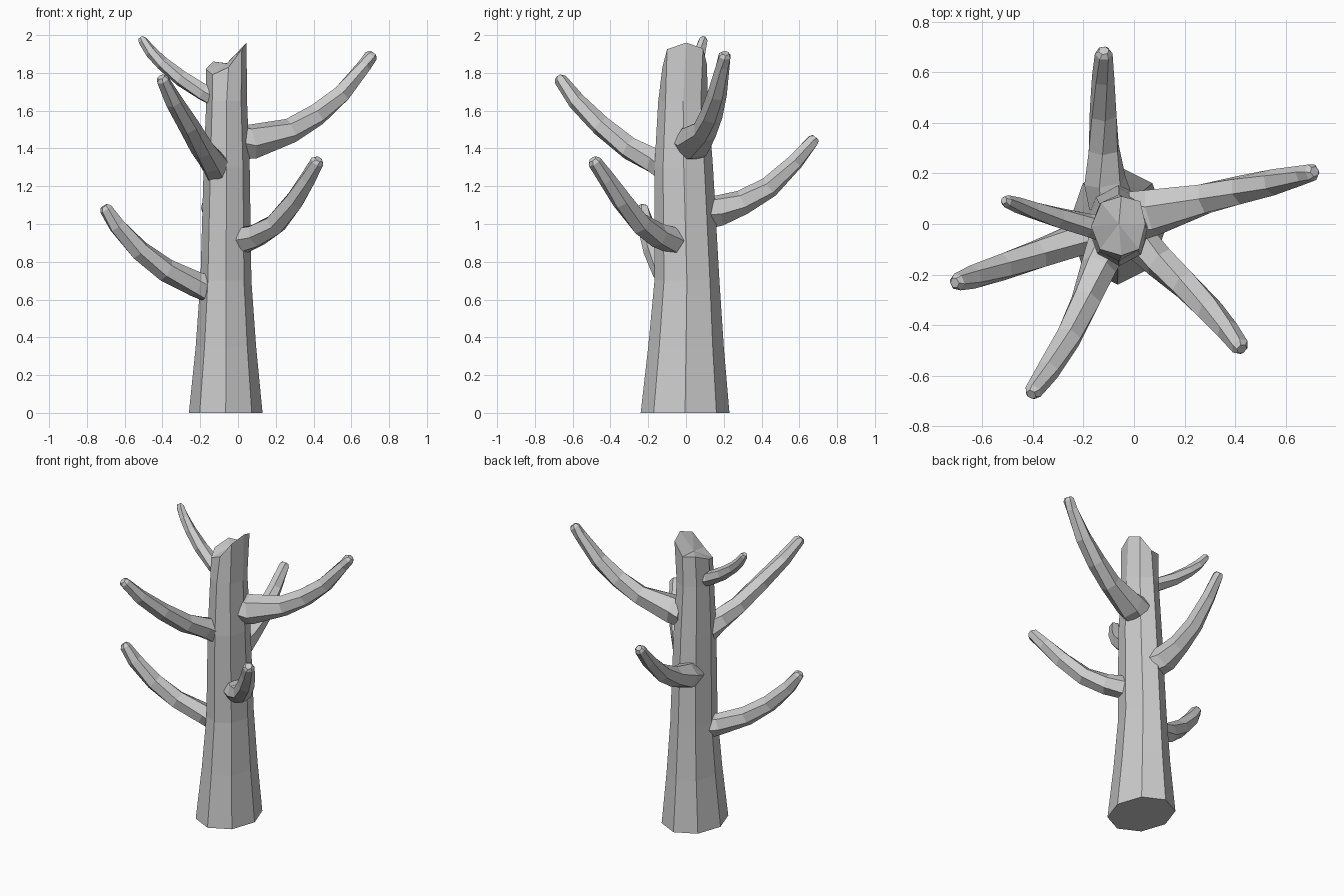
import bpy, math
from mathutils import Vector


def add_mesh(name, verts, faces):
    mesh = bpy.data.meshes.new(name)
    mesh.from_pydata([tuple(v) for v in verts], [], faces)
    mesh.update()
    obj = bpy.data.objects.new(name, mesh)
    bpy.context.collection.objects.link(obj)
    return obj


def skin(rings):
    """Join equal-sized rings of points with side faces."""
    n = len(rings[0])
    verts = [p for ring in rings for p in ring]
    faces = []
    for r in range(len(rings) - 1):
        for k in range(n):
            a, b = r * n + k, r * n + (k + 1) % n
            faces.append((a, b, b + n, a + n))
    return verts, faces


# Trunk: tapering octagonal rings (z, centre x, centre y, radius x, radius y)
SECTIONS = [(0.0, -0.065, -0.005, 0.195, 0.235), (0.35, -0.064, 0.0, 0.16, 0.2),
            (0.7, -0.064, 0.005, 0.135, 0.172), (1.3, -0.06, -0.012, 0.122, 0.155),
            (1.65, -0.06, -0.015, 0.108, 0.132)]
rings = []
for z, cx, cy, rx, ry in SECTIONS:
    rings.append([Vector((cx + rx * math.cos(k * math.pi / 4),
                          cy + ry * math.sin(k * math.pi / 4), z)) for k in range(8)])
# Broken, slanted rim at the top
rings.append([Vector(p) for p in [
    (0.045, 0.0, 1.96), (0.025, 0.09, 1.93), (-0.05, 0.11, 1.85), (-0.13, 0.085, 1.86),
    (-0.17, -0.01, 1.82), (-0.135, -0.1, 1.79), (-0.05, -0.125, 1.83), (0.02, -0.1, 1.925)]])
verts, faces = skin(rings)
top = len(verts) - 8
verts.append(Vector((-0.06, 0.0, 1.85)))
faces.append(tuple(reversed(range(8))))
faces += [(top + k, top + (k + 1) % 8, top + 8) for k in range(8)]
add_mesh("trunk", verts, faces)


def branch(name, path, sides=6, twist=0.22):
    """Faceted limb along (x, y, z, radius) points with a chamfered tip."""
    pts = [Vector(p[:3]) for p in path]
    radii = [p[3] for p in path]
    end_dir = (pts[-1] - pts[-2]).normalized()
    pts.append(pts[-1] + end_dir * 0.018)
    radii.append(radii[-1] * 0.6)
    limb = []
    for i, p in enumerate(pts):
        t = (pts[min(i + 1, len(pts) - 1)] - pts[max(i - 1, 0)]).normalized()
        u = t.cross(Vector((0, 0, 1))).normalized()
        v = u.cross(t)
        ring = []
        for k in range(sides):
            a = 2 * math.pi * k / sides + twist * i
            ring.append(p + (u * math.cos(a) - v * math.sin(a)) * -radii[i])
        limb.append(ring[::-1])
    vs, fs = skin(limb)
    fs.append(tuple(reversed(range(sides))))
    fs.append(tuple(range(len(vs) - sides, len(vs))))
    obj = add_mesh(name, vs, fs)
    # consistent outward normals
    import bmesh
    bm = bmesh.new()
    bm.from_mesh(obj.data)
    bmesh.ops.recalc_face_normals(bm, faces=bm.faces)
    bm.to_mesh(obj.data)
    bm.free()


# Branches
branch("right_branch", [
    (0.0, 0.03, 1.43, 0.1), (0.07, 0.045, 1.435, 0.095), (0.28, 0.1, 1.495, 0.066),
    (0.42, 0.135, 1.58, 0.06), (0.55, 0.165, 1.69, 0.052), (0.67, 0.195, 1.84, 0.038),
    (0.705, 0.205, 1.89, 0.035)])
branch("front_right_branch", [
    (0.01, -0.06, 0.91, 0.075), (0.1, -0.15, 0.94, 0.066), (0.2, -0.24, 1.0, 0.06),
    (0.3, -0.34, 1.125, 0.055), (0.37, -0.42, 1.24, 0.045), (0.42, -0.485, 1.33, 0.037)])
branch("front_left_branch", [
    (-0.1, -0.08, 1.29, 0.085), (-0.14, -0.17, 1.335, 0.072), (-0.19, -0.3, 1.4, 0.062),
    (-0.26, -0.45, 1.52, 0.055), (-0.34, -0.58, 1.65, 0.047), (-0.4, -0.665, 1.765, 0.035)])
branch("left_lower_branch", [
    (-0.13, -0.03, 0.65, 0.08), (-0.22, -0.06, 0.68, 0.068), (-0.38, -0.12, 0.755, 0.062),
    (-0.52, -0.17, 0.86, 0.056), (-0.64, -0.21, 0.99, 0.047), (-0.7, -0.23, 1.08, 0.035)])
branch("back_branch", [
    (-0.09, 0.08, 1.05, 0.09), (-0.115, 0.17, 1.07, 0.085), (-0.12, 0.3, 1.115, 0.066),
    (-0.122, 0.44, 1.195, 0.057), (-0.122, 0.58, 1.33, 0.045), (-0.12, 0.675, 1.445, 0.035)])
branch("left_upper_branch", [
    (-0.11, -0.02, 1.67, 0.055), (-0.18, -0.005, 1.695, 0.047), (-0.3, 0.025, 1.77, 0.043),
    (-0.4, 0.055, 1.85, 0.036), (-0.46, 0.075, 1.91, 0.032), (-0.505, 0.09, 1.972, 0.025)])
